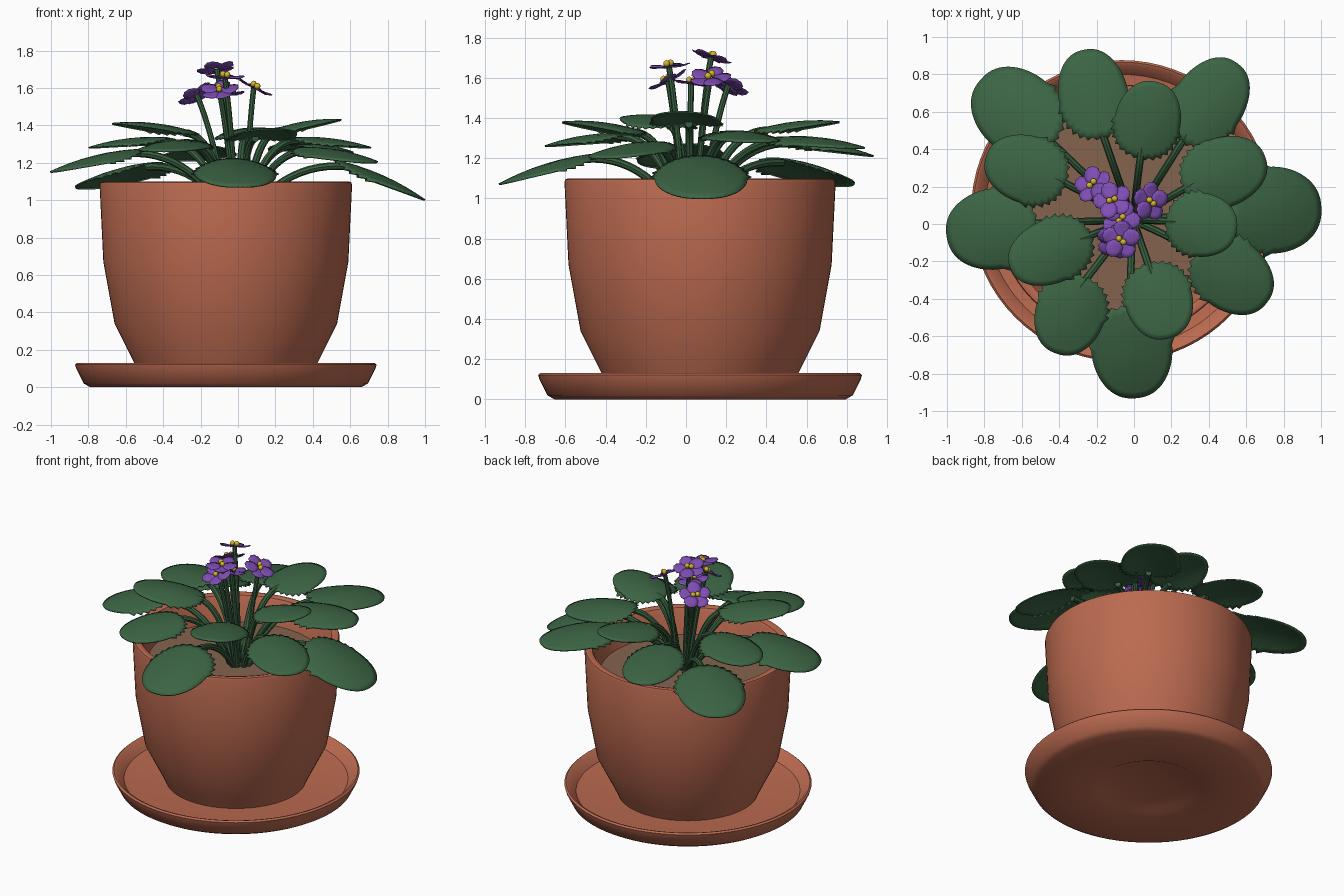
import bpy, bmesh, math
from mathutils import Vector

if "Cube" in bpy.data.objects:
    bpy.data.objects.remove(bpy.data.objects["Cube"])

CX, CY = -0.065, 0.07          # pot axis
Z = Vector((0, 0, 1))


def mat(name, rgb):
    m = bpy.data.materials.new(name)
    m.diffuse_color = (*rgb, 1)
    m.use_nodes = True
    m.node_tree.nodes["Principled BSDF"].inputs["Base Color"].default_value = m.diffuse_color
    return m


TERRACOTTA = mat("terracotta", (0.50, 0.145, 0.08))
SOIL = mat("soil", (0.23, 0.125, 0.075))
LEAF = mat("leaf green", (0.045, 0.13, 0.058))
STEM = mat("stem green", (0.038, 0.112, 0.048))
PETAL = mat("petal purple", (0.21, 0.075, 0.45))
YELLOW = mat("stamen yellow", (0.68, 0.48, 0.02))


def finish(bm, name, material, angle=40, solid=0):
    me = bpy.data.meshes.new(name)
    bm.to_mesh(me)
    bm.free()
    me.materials.append(material)
    me.polygons.foreach_set("use_smooth", [True] * len(me.polygons))
    me.set_sharp_from_angle(angle=math.radians(angle))
    ob = bpy.data.objects.new(name, me)
    bpy.context.collection.objects.link(ob)
    if solid:
        mod = ob.modifiers.new("thickness", 'SOLIDIFY')
        mod.thickness = solid
        mod.offset = 0
    return ob


def lathe(name, profile, material, n=72):
    """Spin (radius, z) points around the pot axis."""
    bm = bmesh.new()
    rings = []
    for r, z in profile:
        if r == 0:
            rings.append([bm.verts.new((CX, CY, z))] * n)
        else:
            rings.append([bm.verts.new((CX + r * math.cos(math.tau * i / n),
                                        CY + r * math.sin(math.tau * i / n), z)) for i in range(n)])
    for a, b in zip(rings, rings[1:]):
        for i in range(n):
            j = (i + 1) % n
            vs = list(dict.fromkeys((a[i], a[j], b[j], b[i])))
            bm.faces.new(vs)
    bmesh.ops.recalc_face_normals(bm, faces=bm.faces)
    return finish(bm, name, material)


def tube(bm, p0, p1, p2, r, steps=12, n=8):
    """Round stem along a quadratic curve."""
    rings = []
    for k in range(steps + 1):
        t = k / steps
        p = p0 * (1 - t) ** 2 + p1 * 2 * t * (1 - t) + p2 * t * t
        d = (p1 - p0) * (1 - t) + (p2 - p1) * t
        q = d.to_track_quat('Z', 'Y')
        rings.append([bm.verts.new(p + q @ Vector((r * math.cos(math.tau * i / n),
                                                   r * math.sin(math.tau * i / n), 0))) for i in range(n)])
    for a, b in zip(rings, rings[1:]):
        for i in range(n):
            j = (i + 1) % n
            bm.faces.new((a[i], a[j], b[j], b[i]))
    bm.faces.new(rings[0][::-1])
    bm.faces.new(rings[-1])


def fan(bm, outline, centre, place, scales):
    """Surface of nested rings inside an outline, mapped by place(u, v)."""
    n = len(outline)
    mid = bm.verts.new(place(*centre))
    prev = None
    for s in scales:
        ring = [bm.verts.new(place(centre[0] + (u - centre[0]) * s,
                                   centre[1] + (v - centre[1]) * s)) for u, v in outline]
        for i in range(n):
            j = (i + 1) % n
            if prev:
                bm.faces.new((prev[i], ring[i], ring[j], prev[j]))
            else:
                bm.faces.new((mid, ring[i], ring[j]))
        prev = ring


# Saucer, with a shallow recess underneath
lathe("saucer", [(0, 0.015), (0.31, 0.015), (0.34, 0), (0.725, 0), (0.76, 0.02), (0.80, 0.10),
                 (0.806, 0.12), (0.795, 0.13), (0.78, 0.125), (0.73, 0.065), (0.70, 0.06), (0, 0.06)],
      TERRACOTTA)

# Pot and soil
lathe("pot", [(0, 0.055), (0.455, 0.055), (0.49, 0.13), (0.595, 0.34), (0.655, 0.67), (0.675, 1.08),
              (0.67, 1.095), (0.655, 1.10), (0.625, 1.09), (0.61, 1.06), (0.57, 0.90), (0, 0.90)], TERRACOTTA)
lathe("soil", [(0, 0.90), (0.572, 0.90), (0.574, 0.92), (0, 0.93)], SOIL)

# Leaf blades: base point, tip point, width
LEAVES = [
    ((-0.44, 0.44, 1.20), (-0.82, 0.77, 1.06), 0.44),
    ((-0.17, 0.47, 1.29), (-0.27, 0.93, 1.21), 0.37),
    ((0.03, 0.36, 1.34), (0.12, 0.76, 1.38), 0.35),
    ((0.26, 0.45, 1.30), (0.55, 0.86, 1.25), 0.38),
    ((0.27, 0.20, 1.33), (0.70, 0.36, 1.28), 0.37),
    ((0.53, 0.07, 1.21), (1.00, 0.08, 1.00), 0.46),
    ((0.18, 0.02, 1.37), (0.55, -0.03, 1.43), 0.34),
    ((0.35, -0.14, 1.28), (0.71, -0.42, 1.20), 0.38),
    ((0.08, -0.22, 1.33), (0.19, -0.61, 1.38), 0.36),
    ((-0.03, -0.45, 1.22), (0.01, -0.93, 1.07), 0.43),
    ((-0.27, -0.29, 1.32), (-0.42, -0.69, 1.26), 0.37),
    ((-0.24, -0.06, 1.36), (-0.66, -0.24, 1.41), 0.34),
    ((-0.53, 0.01, 1.27), (-1.00, -0.07, 1.15), 0.43),
    ((-0.37, 0.23, 1.33), (-0.79, 0.36, 1.28), 0.36),
]


def leaf_outline(n=60):
    """Rounded blade, toothed along the base half."""
    pts = []
    for i in range(n):
        a = math.tau * i / n
        u = 0.5 - 0.5 * math.cos(a)
        s = math.sin(a)
        v = math.copysign(0.5 * abs(s) ** 0.85, s) * (1.0 + 0.06 * math.cos(a))
        if u < 0.45 and i % 2:
            u, v = u - 0.035, v * 1.10
        pts.append((u, -v))
    return pts


OUTLINE = leaf_outline()
stems = bmesh.new()
for k, (base, tip, width) in enumerate(LEAVES):
    base, tip = Vector(base), Vector(tip)
    d = tip - base
    side = d.cross(Z).normalized()
    nrm = side.cross(d).normalized()
    length = d.length

    def place(u, v):
        h = 0.20 * length * u * (1 - u) - 0.12 * width * (2 * v) ** 2 * (1 - 0.4 * u)
        return base + d * u + side * (v * width) + nrm * h

    bm = bmesh.new()
    fan(bm, OUTLINE, (0.5, 0), place, (0.3, 0.6, 0.85, 1))
    bmesh.ops.recalc_face_normals(bm, faces=bm.faces)
    finish(bm, f"leaf_{k + 1}", LEAF, 50, 0.008)

    # Leaf stem arching from the crown to the blade
    c = Vector((CX + 0.06, CY - 0.05, 0.91))
    out = Vector((base.x - c.x, base.y - c.y, 0))
    start = c + out.normalized() * 0.05
    end = base + d * 0.12 - nrm * 0.006
    ctrl = c + out * 0.5
    ctrl.z = base.z + 0.0
    tube(stems, start, ctrl, end, 0.02)
finish(stems, "leaf_stems", STEM)

# Flowers: position, facing direction
FLOWERS = [
    ((-0.22, 0.21, 1.56), (-0.40, 0.40, 0.85)),
    ((0.085, 0.12, 1.60), (0.45, -0.05, 0.85)),
    ((-0.07, -0.085, 1.655), (0.05, -0.10, 1.0)),
    ((-0.115, 0.125, 1.70), (-0.15, 0.30, 0.9)),
    ((-0.07, 0.025, 1.57), (0.0, 0.15, 1.0)),
    ((-0.10, -0.09, 1.585), (-0.10, -0.45, 0.85)),
]
fstems, stamens = bmesh.new(), bmesh.new()
for k, (pos, face) in enumerate(FLOWERS):
    pos, nrm = Vector(pos), Vector(face).normalized()
    q = nrm.to_track_quat('Z', 'Y')
    bm = bmesh.new()
    # Five overlapping wavy petals
    for p in range(5):
        a0 = math.tau * p / 5 + 0.3 + k
        ca, sa = math.cos(a0), math.sin(a0)
        petal = []
        for i in range(20):
            a = math.tau * i / 20
            r = 1 + (0.06 if i % 2 else -0.04)
            petal.append((0.057 + 0.047 * r * math.cos(a), 0.046 * r * math.sin(a)))

        def place(u, v):
            w = 0.003 * (p % 2) + 0.8 * u * u - 2.0 * v * v
            return pos + q @ Vector((u * ca - v * sa, u * sa + v * ca, w))

        fan(bm, petal, (0.055, 0), place, (0.5, 1))
    finish(bm, f"flower_{k + 1}", PETAL, 50, 0.004)

    # Yellow stamens
    for a in (k, k + math.pi):
        new = bmesh.ops.create_icosphere(stamens, subdivisions=2, radius=0.017)["verts"]
        off = pos + q @ Vector((0.015 * math.cos(a), 0.015 * math.sin(a), 0.018))
        bmesh.ops.translate(stamens, verts=new, vec=off)

    # Flower stem
    root = Vector((CX + 0.06 + (pos.x - CX) * 0.25, CY - 0.04 + (pos.y - CY) * 0.25, 0.91))
    bend = root.lerp(pos, 0.55)
    bend.z = pos.z - 0.18
    tube(fstems, root, bend, pos - nrm * 0.002, 0.015)
finish(fstems, "flower_stems", STEM)
finish(stamens, "stamens", YELLOW, 60)
